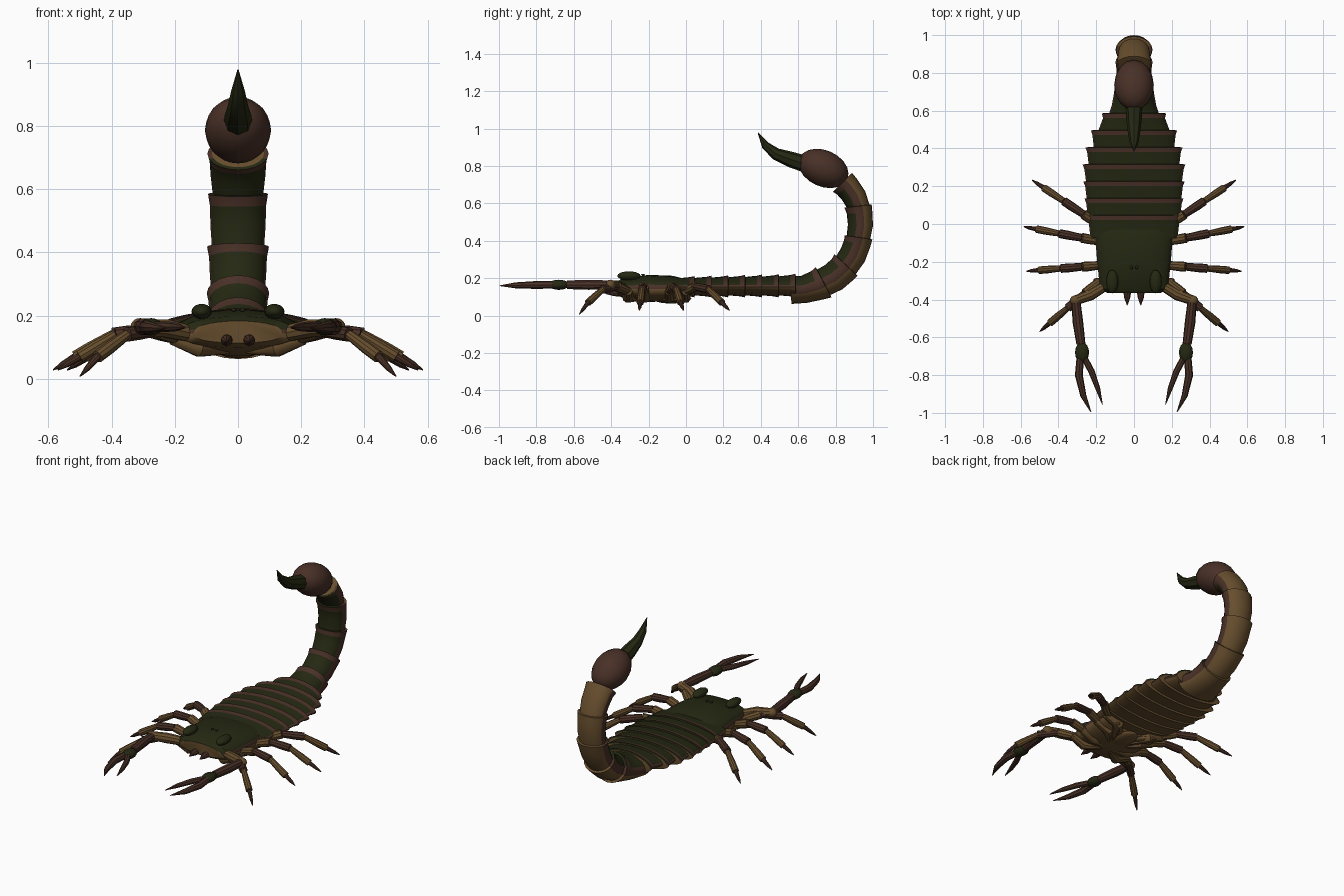
import bpy, bmesh, math
from mathutils import Vector, Matrix

if "Cube" in bpy.data.objects:
    bpy.data.objects.remove(bpy.data.objects["Cube"], do_unlink=True)

GREEN, BROWN, TAN = 0, 1, 2


def make_material(name, rgb):
    m = bpy.data.materials.new(name)
    m.use_nodes = True
    m.diffuse_color = (*rgb, 1)
    m.node_tree.nodes["Principled BSDF"].inputs["Base Color"].default_value = (*rgb, 1)
    return m


MATS = [make_material("dark olive shell", (0.018, 0.021, 0.006)),
        make_material("red brown shell", (0.066, 0.030, 0.020)),
        make_material("tan underside", (0.135, 0.076, 0.027))]


def loft(name, rings, rule, sides=20, power=1.0):
    """Rings are (frame, half width, height up, height down); rule(band, s) picks a colour."""
    bm = bmesh.new()
    loops = []
    for frame, w, up, down in rings:
        loop = []
        for i in range(sides):
            a = math.tau * i / sides
            s, c = math.sin(a), math.cos(a)
            h = math.copysign(abs(s) ** power, s) * (up if s > 0 else down)
            loop.append(bm.verts.new(frame @ Vector((w * c, h, 0))))
        loops.append(loop)
    for band, (lo, hi) in enumerate(zip(loops, loops[1:])):
        for i in range(sides):
            j = (i + 1) % sides
            f = bm.faces.new((lo[i], lo[j], hi[j], hi[i]))
            f.material_index = rule(band, math.sin(math.tau * (i + 0.5) / sides))
    for loop in (loops[0], loops[-1]):
        bm.faces.new(loop).material_index = rule(-1, 0)
    bmesh.ops.recalc_face_normals(bm, faces=bm.faces)
    me = bpy.data.meshes.new(name)
    bm.to_mesh(me)
    bm.free()
    for m in MATS:
        me.materials.append(m)
    me.shade_smooth()
    me.set_sharp_from_angle(angle=math.radians(35))
    ob = bpy.data.objects.new(name, me)
    bpy.context.collection.objects.link(ob)
    return ob


def section(y, z, tilt=0):
    """Cross-section frame in the symmetry plane, tilted as the tail curls up."""
    c, s = math.cos(tilt), math.sin(tilt)
    return Matrix(((1, 0, 0, 0), (0, -s, -c, y), (0, c, -s, z), (0, 0, 0, 1)))


def tube(name, points, radii, colour, sides=10):
    """Tapered limb through the points."""
    pts = [Vector(p) for p in points]
    rings = []
    for i, (p, r) in enumerate(zip(pts, radii)):
        d = pts[min(i + 1, len(pts) - 1)] - pts[max(i - 1, 0)]
        frame = Matrix.Translation(p) @ d.to_track_quat('Z', 'Y').to_matrix().to_4x4()
        rings.append((frame, r, r, r))
    return loft(name, rings, lambda band, s: colour, sides)


def ellipsoid(name, centre, size, colour, tilt=0, turn=0, segs=16):
    bm = bmesh.new()
    m = (Matrix.Translation(centre) @ Matrix.Rotation(turn, 4, 'Z')
         @ Matrix.Rotation(tilt, 4, 'X') @ Matrix.Diagonal((*size, 1)))
    bmesh.ops.create_uvsphere(bm, u_segments=segs, v_segments=segs // 2 + 2, radius=1, matrix=m)
    me = bpy.data.meshes.new(name)
    bm.to_mesh(me)
    bm.free()
    me.materials.append(MATS[colour])
    me.shade_smooth()
    ob = bpy.data.objects.new(name, me)
    bpy.context.collection.objects.link(ob)


def shell_rule(last, green, brown):
    """Green back, brown sides and rear band, tan belly and rim."""
    def rule(band, s):
        if band < 0 or s < brown:
            return TAN
        return BROWN if band == last or s < green else GREEN
    return rule


# Head shield
shield = [(-0.365, 0.14, 0.04, 0.03), (-0.345, 0.18, 0.055, 0.045), (-0.2, 0.195, 0.075, 0.07),
          (-0.07, 0.205, 0.07, 0.065), (-0.03, 0.2, 0.06, 0.055)]
loft("head_shield", [(section(y, 0.143), w, u, d) for y, w, u, d in shield],
     shell_rule(9, 0.3, -0.1), 28, 0.8)

# Overlapping back plates, each flaring to its rear edge
widths = [0.25, 0.262, 0.268, 0.272, 0.257, 0.228, 0.17]
for i, w in enumerate(widths):
    y = 0.045 + 0.09 * i
    up, down = 0.055 + 0.002 * i, 0.052
    front = min(0.92 * w, (widths[i - 1] if i else w) * 0.97)
    if i == 6:
        front = 0.2
    rings = [(section(y - 0.12, 0.153), front, up * 0.8, down * 0.8),
             (section(y - 0.025, 0.153), w * 0.965, up * 0.96, down * 0.96),
             (section(y, 0.153), w, up * 1.06, down * 1.06),
             (section(y + 0.002, 0.153), w * 0.94, up * 0.9, down * 0.9)]
    loft("back_plate_%d" % (i + 1), rings, shell_rule(1, 0.25, -0.1), 28, 1.1)

# Curled tail: joint position, tilt, half width, half depth
joints = [(0.56, 0.135, 0.05, 0.142, 0.074), (0.735, 0.178, 0.48, 0.1, 0.088),
          (0.855, 0.27, 0.82, 0.096, 0.082), (0.922, 0.418, 1.42, 0.095, 0.073),
          (0.92, 0.585, 1.68, 0.092, 0.071), (0.837, 0.712, 2.35, 0.094, 0.07)]
for i, (a, b) in enumerate(zip(joints, joints[1:])):
    start = 0.98 if i == 0 else 0.87
    rings = []
    for t, k in ((0, start), (0.4, 0.93), (0.78, 0.96), (1, 1.03), (1.01, 0.88)):
        y, z, tilt, w, h = [p + (q - p) * t for p, q in zip(a, b)]
        bulge = 0.012 * math.sin(math.pi * min(t, 1))
        y += bulge * math.sin(tilt)
        z -= bulge * math.cos(tilt)
        rings.append((section(y, z, tilt), w * k, h * k, h * k))
    loft("tail_segment_%d" % (i + 1), rings, shell_rule(2, 0.2, -0.25), 20)

# Venom bulb and stinger
ellipsoid("venom_bulb", (0, 0.735, 0.787), (0.105, 0.14, 0.097), BROWN, tilt=-0.42)
tube("stinger", [(0, 0.64, 0.81), (0, 0.56, 0.835), (0, 0.48, 0.865), (0, 0.425, 0.91),
                 (0, 0.385, 0.978)], [0.045, 0.042, 0.032, 0.022, 0.002], GREEN, 8)

# Belly plate and middle eyes
ellipsoid("belly_plate", (0, -0.08, 0.085), (0.06, 0.09, 0.02), TAN)

# Legs: foot, hip y
legs = [((0.54, 0.233, 0.028), 0.0), ((0.585, -0.014, 0.028), -0.09),
        ((0.57, -0.25, 0.028), -0.22), ((0.5, -0.57, 0.008), -0.31)]

for side, s in (("left", 1), ("right", -1)):
    def flip(points):
        return [(s * x, y, z) for x, y, z in points]

    for i, (foot, hip_y) in enumerate(legs):
        hip, foot = Vector((0.19, hip_y, 0.13)), Vector(foot)
        at = [hip.lerp(foot, t) for t in (0, 0.22, 0.52, 0.82, 1)]
        for p, z in zip(at[1:4], (0.155, 0.14, 0.07)):
            p.z = z
        parts = [("hip", TAN, 0.022, 0.026), ("thigh", BROWN, 0.02, 0.023),
                 ("shin", TAN, 0.016, 0.02), ("foot", BROWN, 0.013, 0.002)]
        for j, (part, colour, r0, r1) in enumerate(parts):
            a, b = at[j], at[j + 1]
            tube("%s_leg_%d_%s" % (side, i + 1, part), flip([a, a.lerp(b, 0.6), b]),
                 [r0, (r0 + r1) / 2 + 0.002, r1], colour)
        # Underside hip plates
        tube("%s_hip_plate_%d" % (side, i + 1),
             flip([(0.03, -0.16 + hip_y * 0.3, 0.09), (0.12, hip_y, 0.1), (0.21, hip_y, 0.13)]),
             [0.012, 0.032, 0.022], TAN)

    # Comb on the belly
    ellipsoid(side + "_comb", (s * 0.09, -0.03, 0.09), (0.025, 0.08, 0.012), TAN, turn=-s * 0.8)

    # Eye ridges
    ellipsoid(side + "_eye_ridge", (s * 0.115, -0.305, 0.213), (0.032, 0.062, 0.024), GREEN)
    ellipsoid(side + "_middle_eye", (s * 0.014, -0.23, 0.218), (0.008, 0.01, 0.006), GREEN, segs=8)

    # Jaws
    tube(side + "_jaw", flip([(0.035, -0.34, 0.122), (0.036, -0.385, 0.122), (0.036, -0.43, 0.118)]),
         [0.02, 0.018, 0.002], BROWN, 8)

    # Pincer arm
    tube(side + "_upper_arm", flip([(0.14, -0.32, 0.14), (0.23, -0.375, 0.16), (0.32, -0.408, 0.165)]),
         [0.026, 0.03, 0.025], TAN)
    ellipsoid(side + "_elbow", (s * 0.31, -0.405, 0.165), (0.03, 0.027, 0.027), TAN)
    tube(side + "_forearm", flip([(0.308, -0.405, 0.165), (0.297, -0.52, 0.165), (0.281, -0.635, 0.165)]),
         [0.024, 0.028, 0.024], BROWN)
    ellipsoid(side + "_palm", (s * 0.275, -0.68, 0.165), (0.037, 0.055, 0.027), GREEN)
    tube(side + "_outer_finger", flip([(0.285, -0.715, 0.165), (0.292, -0.8, 0.164),
                                       (0.268, -0.91, 0.162), (0.228, -0.995, 0.16)]),
         [0.02, 0.021, 0.016, 0.002], BROWN, 8)
    tube(side + "_inner_finger", flip([(0.26, -0.715, 0.165), (0.225, -0.78, 0.165),
                                       (0.192, -0.87, 0.164), (0.167, -0.955, 0.162)]),
         [0.017, 0.017, 0.013, 0.002], BROWN, 8)
